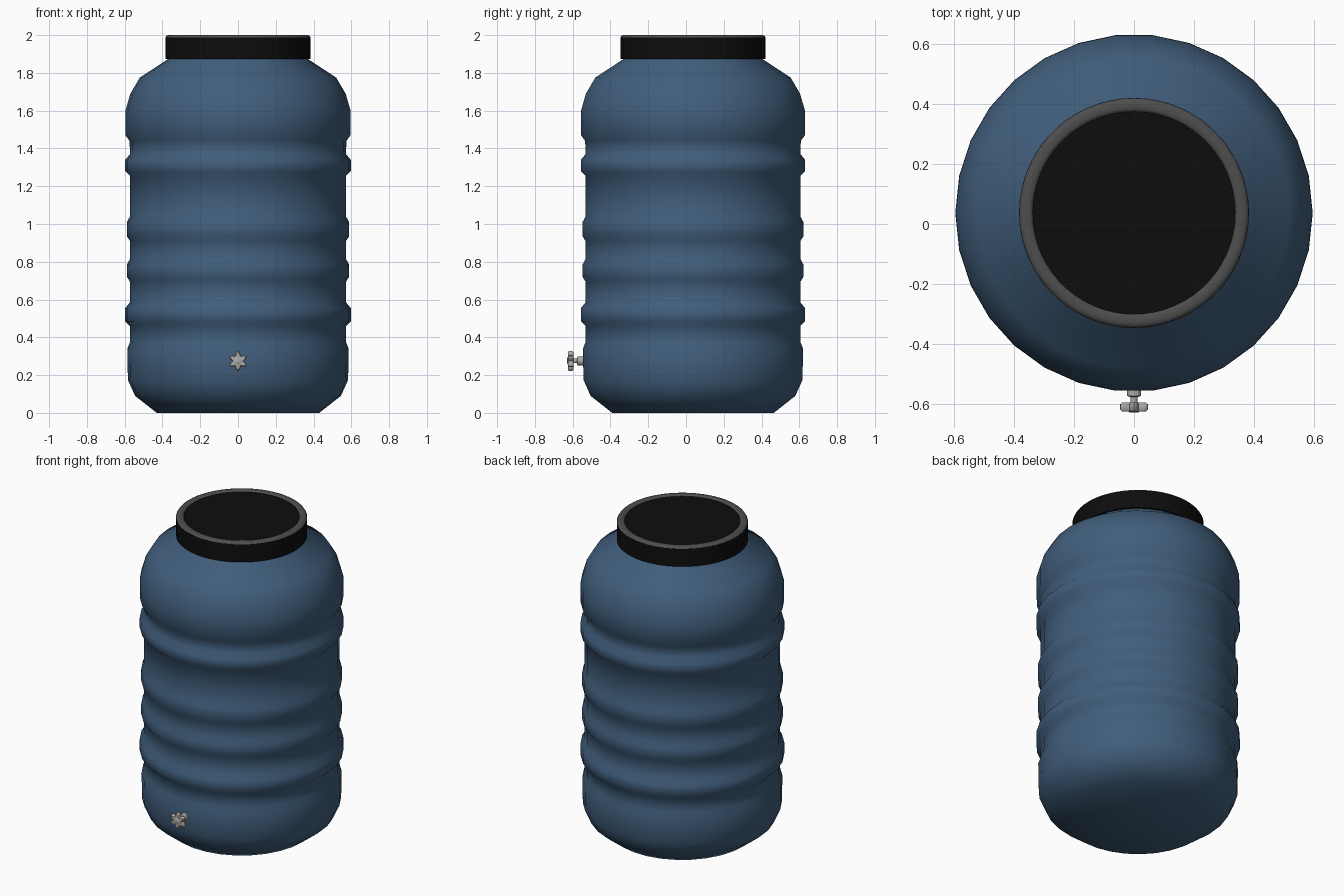
import bpy, bmesh, math
from mathutils import Matrix

if "Cube" in bpy.data.objects:
    bpy.data.objects.remove(bpy.data.objects["Cube"])

CY = 0.037  # barrel axis offset; the tap fills the front


def mat(name, c):
    m = bpy.data.materials.new(name)
    m.diffuse_color = (*c, 1)
    m.use_nodes = True
    m.node_tree.nodes["Principled BSDF"].inputs["Base Color"].default_value = m.diffuse_color
    return m


BLUE = mat("barrel blue", (0.052, 0.112, 0.2))
BLACK = mat("lid black", (0.004, 0.004, 0.004))
GREY = mat("rim grey", (0.075, 0.075, 0.075))
METAL = mat("tap metal", (0.42, 0.41, 0.39))


def lathe(name, prof, n, material, matrix, angle=None):
    """Revolve (radius, z) points round z; r = 0 ends become poles."""
    bm = bmesh.new()
    rings = []
    for r, z in prof:
        if r == 0:
            rings.append([bm.verts.new((0, 0, z))] * n)
        else:
            rings.append([bm.verts.new((r * math.cos(math.tau * i / n),
                                        r * math.sin(math.tau * i / n), z)) for i in range(n)])
    for a, b in zip(rings, rings[1:]):
        for i in range(n):
            j = (i + 1) % n
            bm.faces.new(list(dict.fromkeys((a[i], a[j], b[j], b[i]))))
    return finish(name, bm, material, matrix, angle)


def finish(name, bm, material, matrix, angle):
    bmesh.ops.recalc_face_normals(bm, faces=bm.faces)
    bm.transform(matrix)
    me = bpy.data.meshes.new(name)
    bm.to_mesh(me)
    bm.free()
    me.materials.append(material)
    ob = bpy.data.objects.new(name, me)
    bpy.context.collection.objects.link(ob)
    if angle is None:
        me.shade_smooth()
    else:
        bpy.ops.object.select_all(action='DESELECT')
        ob.select_set(True)
        bpy.context.view_layer.objects.active = ob
        bpy.ops.object.shade_smooth_by_angle(angle=math.radians(angle))
    return ob


axis = Matrix.Translation((0, CY, 0))

# Barrel body: rounded foot, four ribs, shoulder and neck
prof = [(0, 0), (0.43, 0), (0.545, 0.09), (0.583, 0.175), (0.586, 0.34), (0.572, 0.375), (0.571, 0.46)]
for z0, z1, r in ((0.485, 0.555, 0.597), (0.72, 0.785, 0.588), (0.935, 1.01, 0.588), (1.28, 1.34, 0.597)):
    prof += [(0.572, z0 - 0.025), (r, z0), (r, z1), (0.572, z1 + 0.03)]
prof.remove((0.571, 0.46))
prof += [(0.574, 1.44), (0.596, 1.47), (0.596, 1.60), (0.57, 1.69), (0.52, 1.775),
         (0.375, 1.87), (0.36, 1.90), (0, 1.90)]
lathe("barrel_body", prof, 30, BLUE, axis)

# Screw lid with a rounded grey rim round a shallow black panel
lathe("lid", [(0, 1.874), (0.384, 1.874), (0.384, 1.988), (0.36, 1.992), (0.335, 1.992), (0, 1.992)],
      60, BLACK, axis, 30)
lathe("lid_rim", [(0.336, 1.985), (0.34, 1.996), (0.35, 2.0), (0.368, 2.0), (0.379, 1.996), (0.384, 1.987)],
      60, GREY, axis, 60)

# Tap: flange and stem turned along -y
tap = Matrix.Translation((0, 0, 0.275)) @ Matrix.Rotation(math.pi / 2, 4, 'X')
lathe("tap_stem", [(0, 0.53), (0.024, 0.53), (0.024, 0.574), (0.012, 0.578), (0.012, 0.60),
                   (0.02, 0.60), (0.02, 0.626), (0.012, 0.63), (0, 0.63)], 16, METAL, tap, 30)

# Tap handle: six-lobed star plate
bm = bmesh.new()
N = 48
pts = []
for i in range(N):
    a = math.tau * i / N
    r = 0.042 + 0.011 * math.cos(6 * (a - math.pi / 2))
    pts.append((r * math.cos(a), r * math.sin(a)))
levels = []
for s, z in ((0.85, 0.596), (1, 0.602), (1, 0.62), (0.85, 0.626)):
    levels.append([bm.verts.new((x * s, y * s, z)) for x, y in pts])
for a, b in zip(levels, levels[1:]):
    for i in range(N):
        j = (i + 1) % N
        bm.faces.new((a[i], a[j], b[j], b[i]))
bm.faces.new(levels[0])
bm.faces.new(levels[-1])
finish("tap_handle", bm, METAL, tap, 35)
